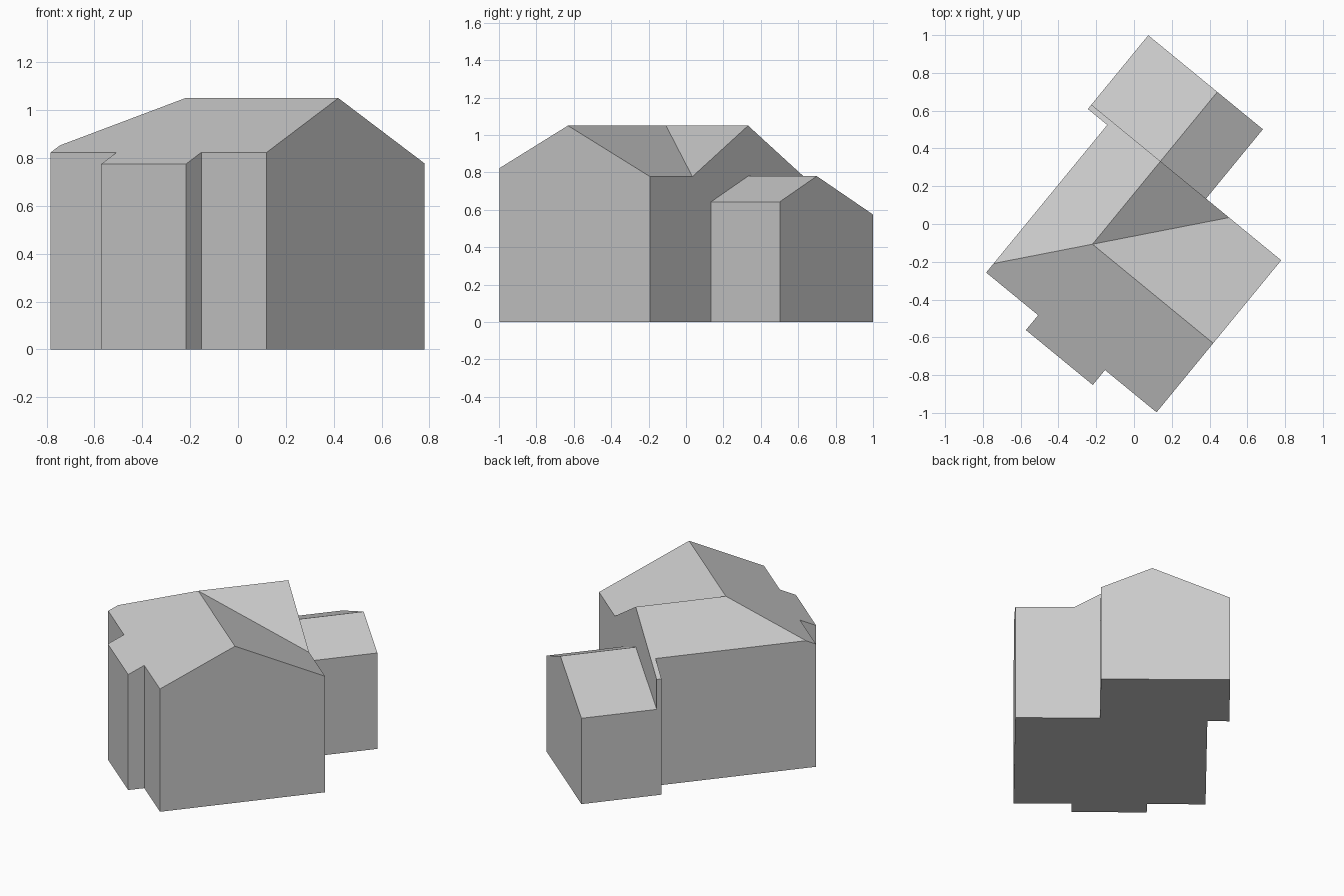
import bpy
import bmesh
from mathutils import Vector

cube = bpy.data.objects.get("Cube")
if cube:
    bpy.data.objects.remove(cube, do_unlink=True)

plaster = bpy.data.materials.new("light grey")
plaster.use_nodes = True
GREY = (0.6, 0.6, 0.6, 1)
plaster.diffuse_color = GREY
plaster.node_tree.nodes["Principled BSDF"].inputs["Base Color"].default_value = GREY

# Plan axes: the house stands turned on the ground, with the ridge crossing as origin
ORIGIN = Vector((-0.22, -0.107, 0))
ALONG = Vector((0.634, 0.773, 0))
ACROSS = Vector((-0.773, 0.634, 0))
BACK = 0.568      # plane of the rear gable wall
MAIN, WING = 0.48, 0.58   # roof pitches


def build(name, ridge, slopes, open_plane=None):
    """Pitched roof faces, walls dropped from their outline, and a floor.
    Each slope is (axis it falls along, pitch, plan points)."""
    bm = bmesh.new()
    for axis, pitch, plan in slopes:
        verts = []
        for p in plan:
            verts.append(bm.verts.new((p[0], p[1], ridge - pitch * abs(p[axis]))))
        bm.faces.new(verts)
    bmesh.ops.remove_doubles(bm, verts=bm.verts, dist=0.001)

    # Walls
    rim = [e for e in bm.edges if e.is_boundary]
    new = bmesh.ops.extrude_edge_only(bm, edges=rim)["geom"]
    for v in new:
        if isinstance(v, bmesh.types.BMVert):
            v.co.z = 0

    # Floor
    base = [e for e in bm.edges if e.is_boundary]
    bmesh.ops.edgeloop_fill(bm, edges=base)
    bmesh.ops.recalc_face_normals(bm, faces=bm.faces)

    # Leave out the wall shared with the neighbouring block
    if open_plane is not None:
        shared = [f for f in bm.faces
                  if all(abs(v.co.x - open_plane) < 0.001 for v in f.verts)]
        bmesh.ops.delete(bm, geom=shared, context="FACES")

    # Turn the plan into place
    for v in bm.verts:
        v.co = ORIGIN + ALONG * v.co.x + ACROSS * v.co.y + Vector((0, 0, v.co.z))
    mesh = bpy.data.meshes.new(name)
    bm.to_mesh(mesh)
    bm.free()
    mesh.materials.append(plaster)
    obj = bpy.data.objects.new(name, mesh)
    bpy.context.collection.objects.link(obj)
    return obj


# Main house: L-shaped ridge with a hip, a valley and two stepped bays
cross = (0, 0)
side_peak = (0, -0.827)
back_peak = (BACK, 0)
hip = (-0.34 * WING / MAIN, 0.34)
valley = (BACK, -BACK * MAIN / WING)
front_outline = [(-0.473, 0.34), (-0.473, -0.016), (-0.575, -0.016),
                 (-0.575, -0.474), (-0.473, -0.474), (-0.473, -0.827)]
build("main_house", 1.05, [
    (0, MAIN, [cross, hip] + front_outline + [side_peak]),
    (0, MAIN, [cross, side_peak, (BACK, -0.827), valley]),
    (1, WING, [cross, valley, back_peak]),
    (1, WING, [cross, back_peak, (BACK, 0.473), (0.538, 0.473), (0.538, 0.34), hip]),
])

# Lower rear wing with its own gable
END = 1.043
build("rear_wing", 0.78, [
    (1, 0.44, [(BACK, 0), (BACK, -0.312), (END, -0.312), (END, 0)]),
    (1, 0.433, [(BACK, 0), (END, 0), (END, 0.473), (BACK, 0.473)]),
], open_plane=BACK)
